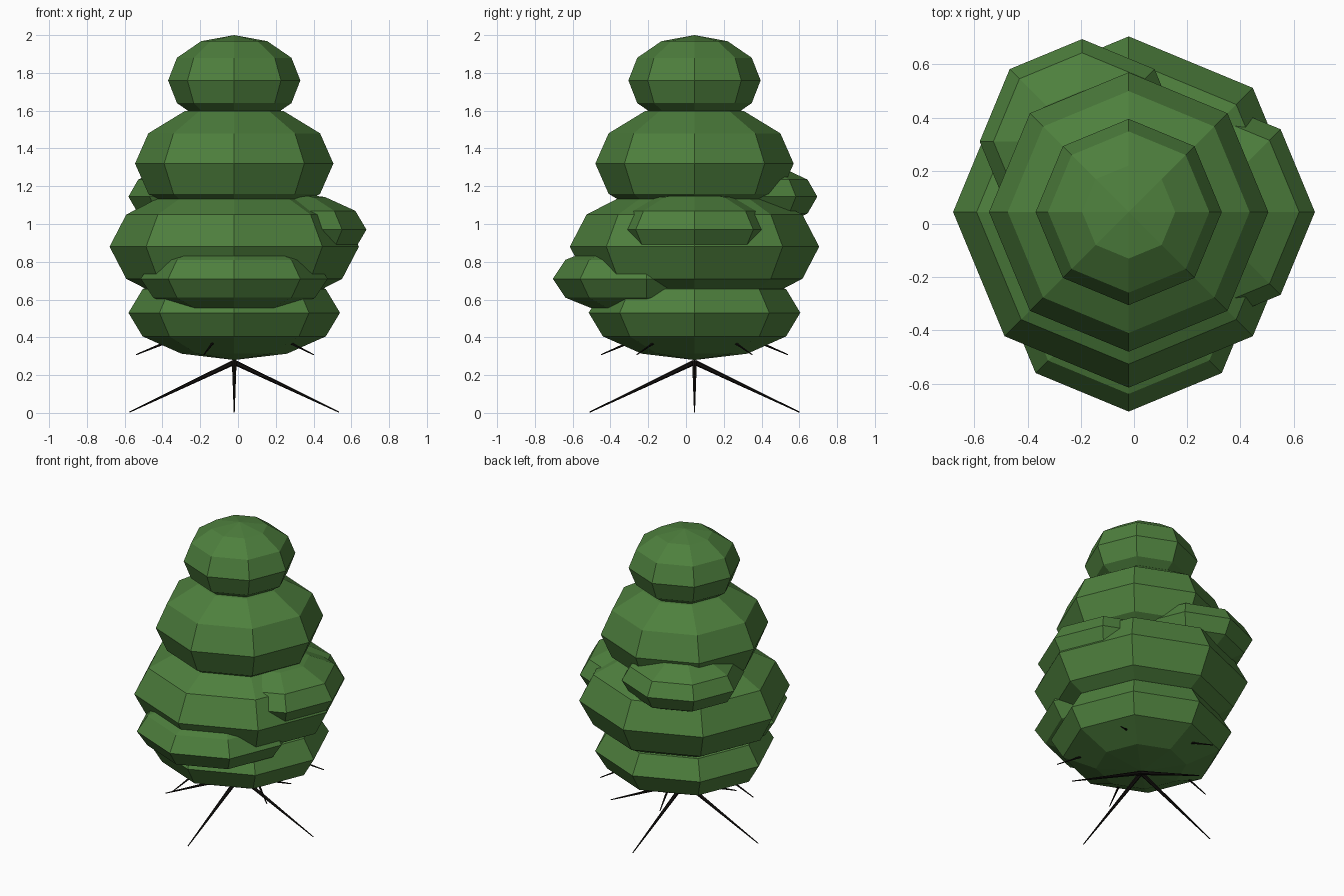
import bpy, bmesh, math
from mathutils import Vector, Matrix

if "Cube" in bpy.data.objects:
    bpy.data.objects.remove(bpy.data.objects["Cube"])

CX, CY = -0.02, 0.045      # trunk axis


def material(name, rgb):
    m = bpy.data.materials.new(name)
    m.diffuse_color = (*rgb, 1)
    m.use_nodes = True
    m.node_tree.nodes["Principled BSDF"].inputs["Base Color"].default_value = m.diffuse_color
    return m


GREEN = material("leaf green", (0.076, 0.214, 0.047))
BARK = material("dark bark", (0.006, 0.005, 0.004))


def add_object(name, bm, mat):
    me = bpy.data.meshes.new(name)
    bm.to_mesh(me)
    bm.free()
    me.materials.append(mat)
    ob = bpy.data.objects.new(name, me)
    bpy.context.collection.objects.link(ob)
    return ob


def clump(name, x, y, z, r, h):
    """Flattened eight-sided ball of foliage."""
    bm = bmesh.new()
    bmesh.ops.create_uvsphere(bm, u_segments=8, v_segments=6, radius=1)
    bmesh.ops.scale(bm, vec=(r, r, h), verts=bm.verts)
    bmesh.ops.translate(bm, vec=(x, y, z), verts=bm.verts)
    add_object(name, bm, GREEN)


def stick(name, a, b, ra, rb):
    """Tapered stick from a to b."""
    a, b = Vector(a), Vector(b)
    d = b - a
    mat = Matrix.Translation((a + b) / 2) @ d.to_track_quat('Z', 'Y').to_matrix().to_4x4()
    bm = bmesh.new()
    bmesh.ops.create_cone(bm, cap_ends=True, segments=6, radius1=ra, radius2=rb,
                          depth=d.length, matrix=mat)
    add_object(name, bm, BARK)


# Stacked foliage tiers on the trunk axis: z, radius, half height
for i, (z, r, h) in enumerate([(0.53, 0.56, 0.25), (0.88, 0.66, 0.34),
                               (1.32, 0.525, 0.32), (1.76, 0.35, 0.24)]):
    clump(f"foliage_tier_{i + 1}", CX, CY, z, r, h)

# Side clumps
clump("front_clump", CX, -0.21, 0.71, 0.495, 0.20)
clump("right_clump", 0.24, CY, 0.97, 0.44, 0.20)
clump("back_left_clump", -0.195, 0.31, 1.145, 0.385, 0.18)

# Four roots spreading to the ground
for i in range(4):
    a = i * math.pi / 2
    stick(f"root_{i + 1}", (CX, CY, 0.268),
          (CX + 0.555 * math.cos(a), CY + 0.555 * math.sin(a), 0.004), 0.014, 0.003)

# Five drooping branches poking out of the lowest tier
for i in range(5):
    a = math.radians(36 + 72 * i)
    stick(f"branch_{i + 1}", (CX, CY, 0.52),
          (CX + 0.52 * math.cos(a), CY + 0.52 * math.sin(a), 0.308), 0.016, 0.003)
